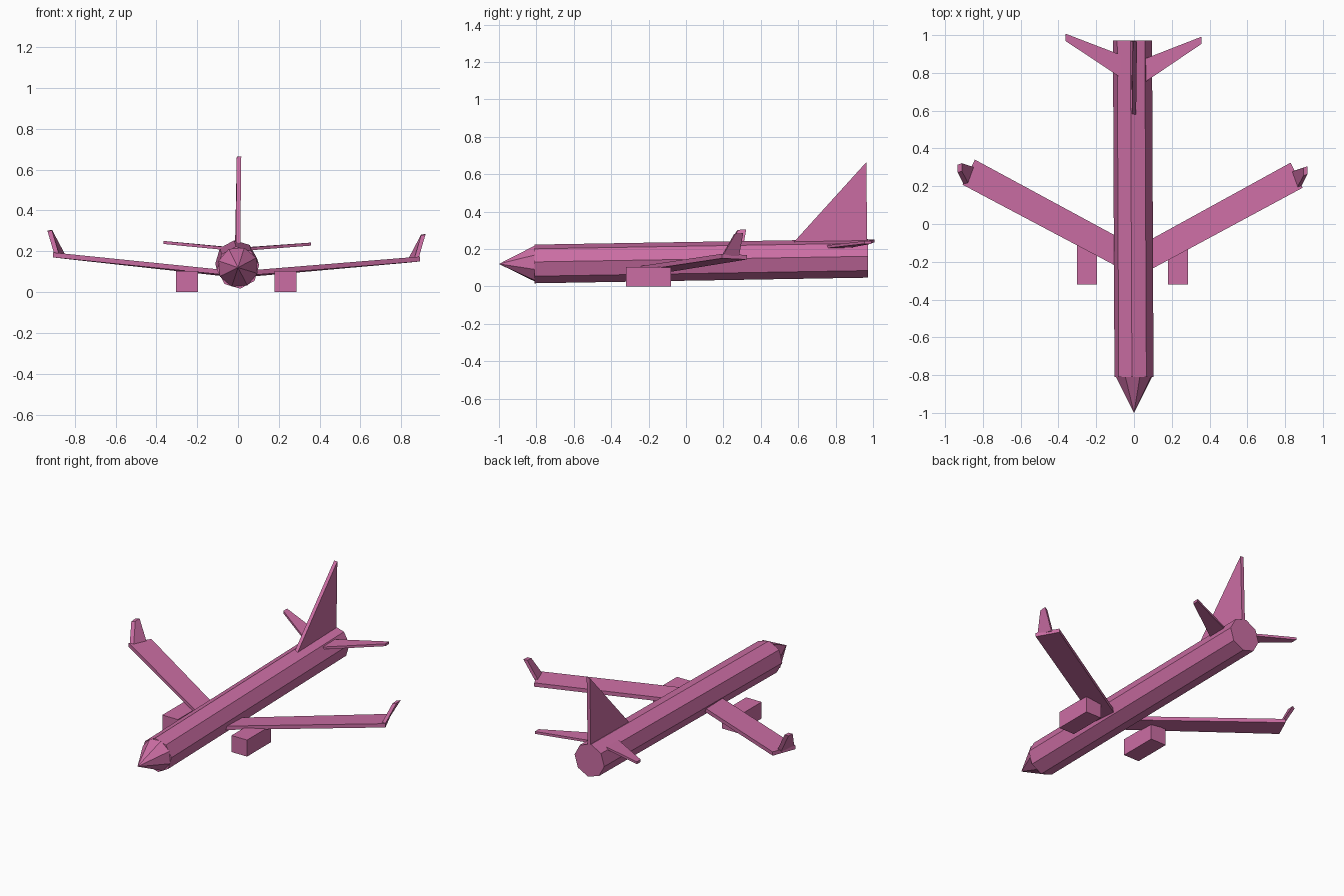
import bpy
from math import sin, cos, radians
from mathutils import Vector

cube = bpy.data.objects.get("Cube")
if cube:
    bpy.data.objects.remove(cube)

pink = bpy.data.materials.new("pink")
pink.use_nodes = True
colour = (0.6, 0.155, 0.37, 1)
pink.diffuse_color = colour
bsdf = next(n for n in pink.node_tree.nodes if n.type == 'BSDF_PRINCIPLED')
bsdf.inputs["Base Color"].default_value = colour


def build(name, verts, faces):
    mesh = bpy.data.meshes.new(name)
    mesh.from_pydata(verts, [], faces)
    mesh.materials.append(pink)
    obj = bpy.data.objects.new(name, mesh)
    bpy.context.collection.objects.link(obj)
    # make every face point outward
    import bmesh
    bm = bmesh.new()
    bm.from_mesh(mesh)
    bmesh.ops.recalc_face_normals(bm, faces=bm.faces)
    bm.to_mesh(mesh)
    bm.free()
    return obj


def slab(name, outline, offset):
    """Flat plate: an outline thickened evenly along the offset vector."""
    half = Vector(offset) / 2
    n = len(outline)
    verts = [Vector(p) + half for p in outline] + [Vector(p) - half for p in outline]
    sides = [(i, (i + 1) % n, (i + 1) % n + n, i + n) for i in range(n)]
    return build(name, verts, [tuple(range(n)), tuple(range(n, 2 * n))] + sides)


def ring(centre, radius, turn):
    """Octagon facing along the fuselage."""
    angles = [radians(turn + 45 * k) for k in range(8)]
    return [Vector(centre) + radius * Vector((cos(a), 0, sin(a))) for a in angles]


# Fuselage, rising slightly toward the tail
sides = [(i, (i + 1) % 8, (i + 1) % 8 + 8, i + 8) for i in range(8)]
caps = [tuple(range(8)), tuple(range(8, 16))]
build("fuselage", ring((0, -0.81, 0.12), 0.104, 6) + ring((-0.008, 0.972, 0.15), 0.104, 6),
      sides + caps)

# Nose cone
build("nose_cone", ring((0, -0.81, 0.122), 0.1, 27) + [Vector((0, -1, 0.12))],
      [tuple(range(8))] + [(i, (i + 1) % 8, 8) for i in range(8)])

# Paired parts; the aircraft banks a little, so the right side sits higher
for side, s, bank in (("left", 1, -0.01), ("right", -1, 0.01)):

    def pt(x, y, z):
        lean = bank * x / 0.9
        return (s * x - 0.008 * x, y - s * 0.008, z + lean)

    slab(side + "_wing",
         [pt(0.08, -0.238, 0.097), pt(0.9, 0.2, 0.172),
          pt(0.836, 0.333, 0.165), pt(0.06, -0.09, 0.088)], (0, 0, 0.024))
    slab(side + "_winglet",
         [pt(0.88, 0.2, 0.17), pt(0.915, 0.268, 0.29),
          pt(0.915, 0.31, 0.293), pt(0.85, 0.288, 0.17)],
         (0.022, 0.008, 0.004))
    slab(side + "_tailplane",
         [pt(0.03, 0.74, 0.21), pt(0.361, 0.962, 0.239),
          pt(0.361, 1.0, 0.239), pt(0.03, 0.872, 0.212)], (0, 0, 0.015))

    # Boxy engine under the wing
    slab(side + "_engine",
         [(s * x - 0.008, y, 0.052) for x, y in
          ((0.187, -0.32), (0.295, -0.32), (0.295, -0.08), (0.187, -0.08))],
         (0, 0, 0.104))

# Tail fin
slab("tail_fin",
     [(0, 0.575, 0.235), (0.005, 0.965, 0.665), (-0.004, 0.968, 0.2), (-0.002, 0.575, 0.2)],
     (0.022, 0, 0))
